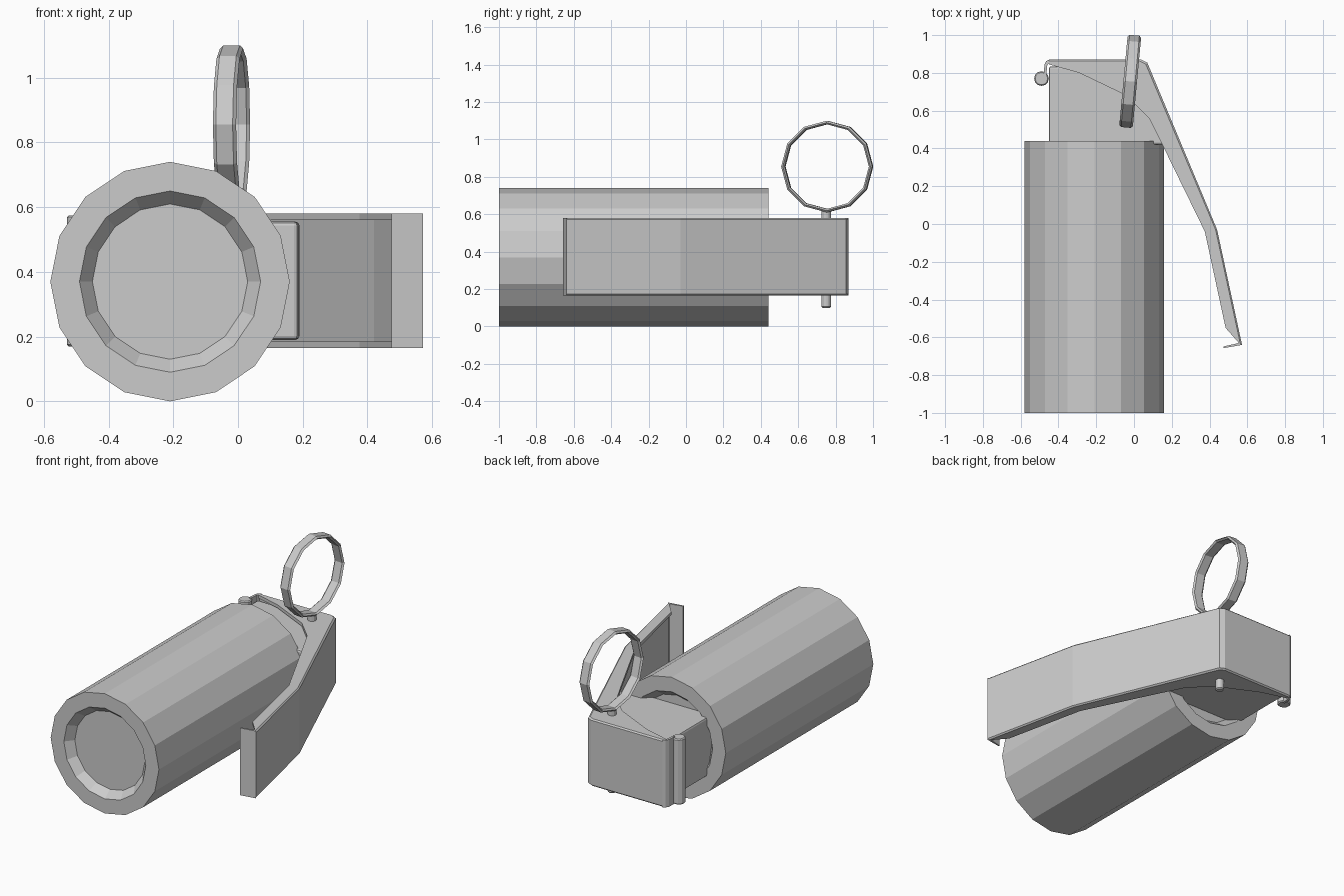
import bpy, bmesh, math
from mathutils import Matrix

if "Cube" in bpy.data.objects:
    bpy.data.objects.remove(bpy.data.objects["Cube"])

grey = bpy.data.materials.new("metal_grey")
grey.diffuse_color = (0.6, 0.6, 0.6, 1)
grey.use_nodes = True
grey.node_tree.nodes["Principled BSDF"].inputs["Base Color"].default_value = grey.diffuse_color


def finish(bm, name):
    bmesh.ops.recalc_face_normals(bm, faces=bm.faces)
    mesh = bpy.data.meshes.new(name)
    bm.to_mesh(mesh)
    bm.free()
    mesh.materials.append(grey)
    ob = bpy.data.objects.new(name, mesh)
    bpy.context.collection.objects.link(ob)
    return ob


def loft(name, loops, closed=False):
    """Skin equal-length loops; cap the ends, or join last to first."""
    bm = bmesh.new()
    rows = [[bm.verts.new(p) for p in loop] for loop in loops]
    n = len(rows[0])
    pairs = list(zip(rows, rows[1:])) + ([(rows[-1], rows[0])] if closed else [])
    for a, b in pairs:
        for i in range(n):
            j = (i + 1) % n
            bm.faces.new((a[i], a[j], b[j], b[i]))
    if not closed:
        bm.faces.new(rows[0])
        bm.faces.new(rows[-1])
    return finish(bm, name)


def lathe(name, profile, sides, matrix, closed=False):
    """Revolve (radius, height) points about local z."""
    loops = []
    for r, h in profile:
        ring = []
        for i in range(sides):
            a = math.tau * i / sides
            ring.append((r * math.cos(a), r * math.sin(a), h))
        loops.append(ring)
    ob = loft(name, loops, closed)
    ob.data.transform(matrix)
    return ob


def prism(name, outline, z0, z1):
    return loft(name, [[(x, y, z) for x, y in outline] for z in (z0, z1)])


def rod(name, x, y, r, z0, z1, sides=12):
    c = 0.006
    return lathe(name, [(r - c, z0), (r, z0 + c), (r, z1 - c), (r - c, z1)],
                 sides, Matrix.Translation((x, y, 0)))


# Canister body with dished ends
lathe("body", [(0.24, -0.95), (0.28, -1), (0.37, -1), (0.37, 0.44), (0.28, 0.44), (0.24, 0.39)],
      16, Matrix.Translation((-0.21, 0, 0.37)) @ Matrix.Rotation(-math.pi / 2, 4, 'X'))

# Fuse head block
head = prism("fuse_head", [(-0.45, 0.385), (-0.45, 0.835), (0.02, 0.835), (0.05, 0.815),
                           (0.19, 0.46), (0.185, 0.42), (0.05, 0.42), (0.04, 0.385)], 0.19, 0.555)
bev = head.modifiers.new("bevel", 'BEVEL')
bev.width = 0.012
bev.segments = 2
bev.limit_method = 'ANGLE'
bev.angle_limit = math.radians(50)

# Safety lever: a bent channel, open towards the body
outer = [(-0.45, 0.87), (0.04, 0.87), (0.07, 0.855), (0.44, -0.03), (0.572, -0.64)]
inner = [(0.485, -0.55), (0.375, -0.04), (0.15, 0.42), (0.08, 0.56),
         (-0.04, 0.68), (-0.29, 0.80), (-0.45, 0.845)]
layers = []
for z, c in ((0.165, 0.008), (0.173, 0), (0.572, 0), (0.58, 0.008)):
    layers.append([(x - (c if x > 0 else 0), y - (c if y > 0.8 else 0), z) for x, y in outer]
                  + [(x, y, z) for x, y in inner])
lever = loft("safety_lever", layers)
cutter = prism("lever_cutter", [(-0.6, 0.852), (0.033, 0.852), (0.055, 0.842), (0.421, -0.034),
                                (0.551, -0.63), (0.56, -0.8), (-0.6, -0.8)], 0.185, 0.56)
cutter.hide_render = True
cutter.hide_viewport = True
cut = lever.modifiers.new("hollow", 'BOOLEAN')
cut.operation = 'DIFFERENCE'
cut.solver = 'EXACT'
cut.object = cutter

# Lever end lip and hinge curl
prism("lever_lip", [(0.572, -0.64), (0.475, -0.657), (0.475, -0.648), (0.555, -0.63)], 0.165, 0.58)
prism("lever_curl", [(-0.45, 0.87), (-0.465, 0.862), (-0.474, 0.845), (-0.478, 0.79),
                     (-0.464, 0.79), (-0.459, 0.843), (-0.45, 0.85)], 0.165, 0.58)
rod("hinge_pin", -0.49, 0.77, 0.039, 0.17, 0.575)

# Safety pin and pull ring
rod("safety_pin", -0.02, 0.75, 0.025, 0.1, 0.625)
lathe("pull_ring", [(0.235, -0.036), (0.245, -0.026), (0.245, 0.026), (0.235, 0.036),
                    (0.226, 0.026), (0.226, -0.026)], 12,
      Matrix.Translation((-0.02, 0.755, 0.855)) @ Matrix.Rotation(math.radians(-5.3), 4, 'Z')
      @ Matrix.Rotation(math.pi / 2, 4, 'Y'), closed=True)
